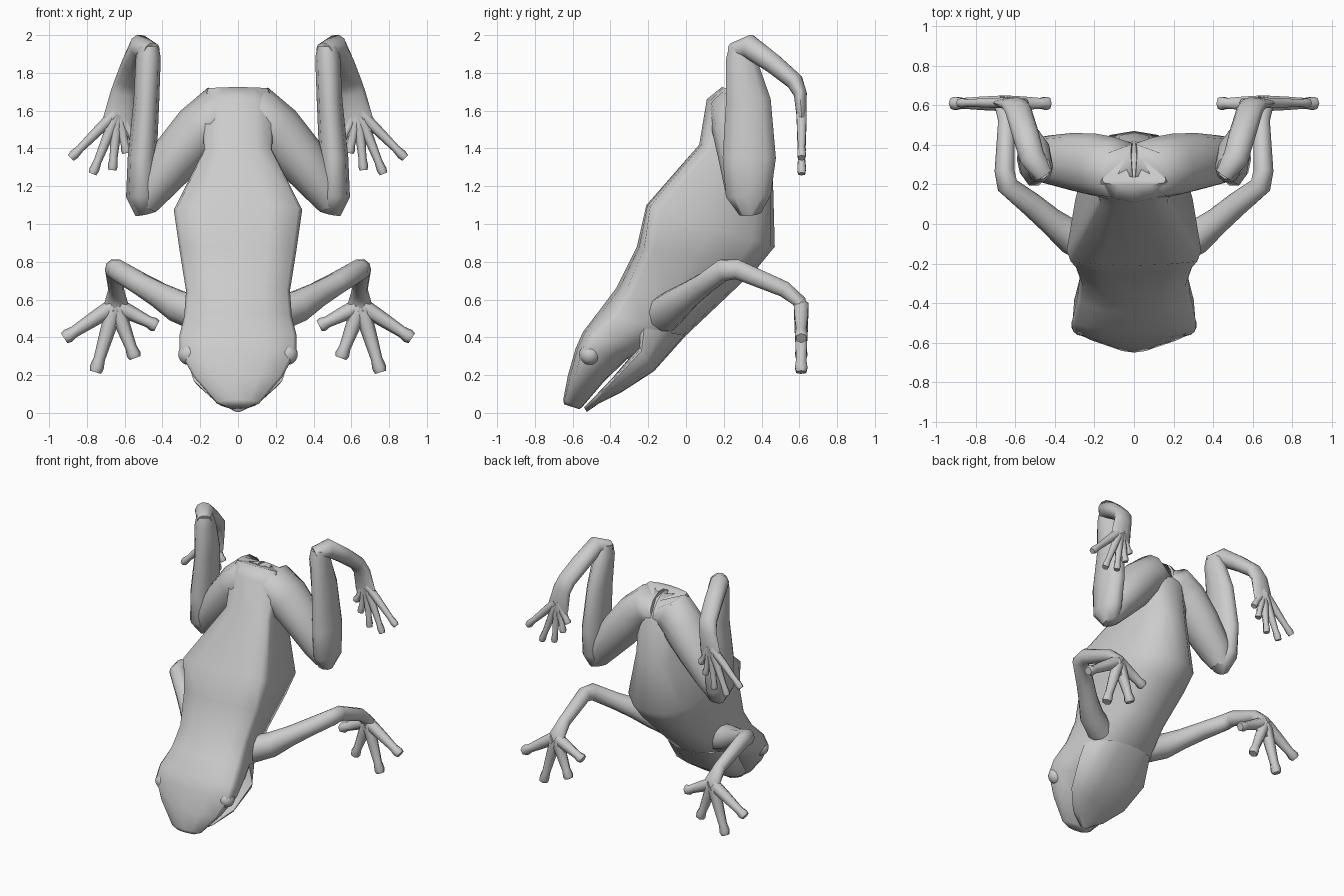
import bpy, bmesh, math
from mathutils import Vector

if "Cube" in bpy.data.objects:
    bpy.data.objects.remove(bpy.data.objects["Cube"])


def loft(bm, rings):
    """Skin a list of equal-length rings and cap both ends."""
    vs = [[bm.verts.new(p) for p in r] for r in rings]
    n = len(vs[0])
    for a, b in zip(vs, vs[1:]):
        for i in range(n):
            j = (i + 1) % n
            bm.faces.new((a[i], a[j], b[j], b[i]))
    bm.faces.new(vs[0])
    bm.faces.new(vs[-1])


def tube(bm, path, sides=10):
    """Elliptical tube through (x, y, z, radius across, radius deep)."""
    pts = [Vector(p[:3]) for p in path]
    rings = []
    for i, p in enumerate(path):
        t = Vector()
        if i > 0:
            t += (pts[i] - pts[i - 1]).normalized()
        if i < len(pts) - 1:
            t += (pts[i + 1] - pts[i]).normalized()
        t.normalize()
        x = Vector((1, 0, 0))
        u = (x - t * x.dot(t)).normalized()
        v = t.cross(u)
        angs = [2 * math.pi * k / sides for k in range(sides)]
        rings.append([pts[i] + u * p[3] * math.cos(a) + v * p[4] * math.sin(a) for a in angs])
    loft(bm, rings)


def section(d, v, w, k, f=1):
    """Ring from back point to belly point (y, z); half width w, edge height k, belly fullness f."""
    half = [(0, 0), (.5, .3 * k), (.94, k), (1, k + .08), (.87 * f, .5), (.68 * f, .83), (.36 * f, .97), (0, 1)]
    full = half + [(-s, t) for s, t in half[-2:0:-1]]
    return [Vector((s * w, d[0] + (v[0] - d[0]) * t, d[1] + (v[1] - d[1]) * t)) for s, t in full]


def finish(name, bm, mirror=False, angle=65):
    bmesh.ops.recalc_face_normals(bm, faces=bm.faces)
    me = bpy.data.meshes.new(name)
    bm.to_mesh(me)
    bm.free()
    ob = bpy.data.objects.new(name, me)
    bpy.context.collection.objects.link(ob)
    if mirror:
        m = ob.modifiers.new("Mirror", 'MIRROR')
        m.use_mirror_merge = False
    bpy.ops.object.select_all(action='DESELECT')
    ob.select_set(True)
    bpy.context.view_layer.objects.active = ob
    bpy.ops.object.shade_smooth_by_angle(angle=math.radians(angle))
    return ob


def digits(bm, base, tips, y, r):
    """Slim digits fanning from a palm, slightly bulbed at the tips."""
    b = Vector((base[0], y, base[1]))
    for tx, tz in tips:
        e = Vector((tx, y, tz))
        tube(bm, [(*b.lerp(e, f), r * s, r * s) for f, s in
                  ((.05, 1.25), (.4, 1.1), (.8, .85), (.93, 1.05), (1, .85))], 6)


# body and upper head: rump to snout
bm = bmesh.new()
loft(bm, [section(*s) for s in (
    ((.19, 1.725), (.34, 1.68), .16, .12, 1.1),
    ((.11, 1.66), (.42, 1.54), .19, .2, 1.1),
    ((.07, 1.42), (.46, 1.25), .18, .08, 1.1),
    ((-.21, 1.10), (.47, .88), .34, .03),
    ((-.26, .88), (.38, .77), .31, .06),
    ((-.37, .66), (.18, .58), .275, .1),
    ((-.46, .54), (.00, .41), .285, .13, 1.06),
    ((-.545, .43), (-.22, .33), .31, .12, 1.12),
    ((-.585, .34), (-.31, .285), .31, .12, 1.12),
    ((-.625, .20), (-.43, .17), .235, .2, 1.12),
    ((-.65, .07), (-.55, .03), .115, .25, 1.12),
    ((-.645, .045), (-.565, .02), .07, .25))])
finish("body", bm, angle=60)

# lower jaw, slightly open
bm = bmesh.new()
loft(bm, [section(*s) for s in (
    ((-.27, .46), (.00, .41), .25, .1, 1.06),
    ((-.25, .35), (-.17, .22), .285, .1, 1.06),
    ((-.39, .185), (-.34, .11), .235, .1, 1.06),
    ((-.49, .08), (-.46, .05), .135, .1, 1.06),
    ((-.54, .03), (-.525, .005), .03, .1))])
finish("lower_jaw", bm)

# eyes
bm = bmesh.new()
bmesh.ops.create_uvsphere(bm, u_segments=14, v_segments=10, radius=.056)
bmesh.ops.translate(bm, verts=bm.verts, vec=(.262, -.51, .31))
finish("eye", bm, True)

# front limbs
bm = bmesh.new()
tube(bm, [(.20, -.12, .52, .09, .10), (.32, -.065, .565, .085, .09),
          (.42, .015, .625, .067, .072), (.52, .10, .685, .062, .06),
          (.64, .195, .755, .055, .06), (.655, .27, .76, .05, .055),
          (.645, .52, .655, .042, .045), (.645, .60, .59, .06, .038),
          (.645, .612, .52, .08, .03), (.635, .612, .46, .06, .022)])
digits(bm, (.65, .57), [(.92, .395), (.755, .215), (.545, .29), (.43, .46)], .61, .036)
finish("front_limb", bm, True)

# thighs, meeting at the hips
bm = bmesh.new()
tube(bm, [(.0, .29, 1.60, .11, .13), (.10, .28, 1.59, .145, .16),
          (.20, .30, 1.50, .145, .16), (.32, .315, 1.36, .135, .145),
          (.45, .325, 1.19, .105, .12), (.50, .33, 1.10, .075, .08)], 12)
finish("thigh", bm, True)

# shanks
bm = bmesh.new()
tube(bm, [(.49, .34, 1.055, .055, .06), (.51, .33, 1.15, .083, .125),
          (.507, .335, 1.35, .077, .148), (.485, .33, 1.65, .068, .125),
          (.475, .29, 1.88, .066, .083), (.475, .285, 1.945, .055, .06)])
finish("shank", bm, True)

# hind feet with webbed base
bm = bmesh.new()
tube(bm, [(.455, .25, 1.92, .05, .04), (.515, .335, 1.94, .065, .065),
          (.55, .46, 1.85, .068, .055), (.585, .575, 1.755, .068, .048),
          (.605, .605, 1.69, .07, .036), (.63, .612, 1.56, .082, .026),
          (.65, .612, 1.48, .075, .018)])
digits(bm, (.635, 1.60), [(.885, 1.35), (.77, 1.265), (.665, 1.285),
                          (.59, 1.375), (.55, 1.45)], .612, .025)
finish("hind_foot", bm, True)
